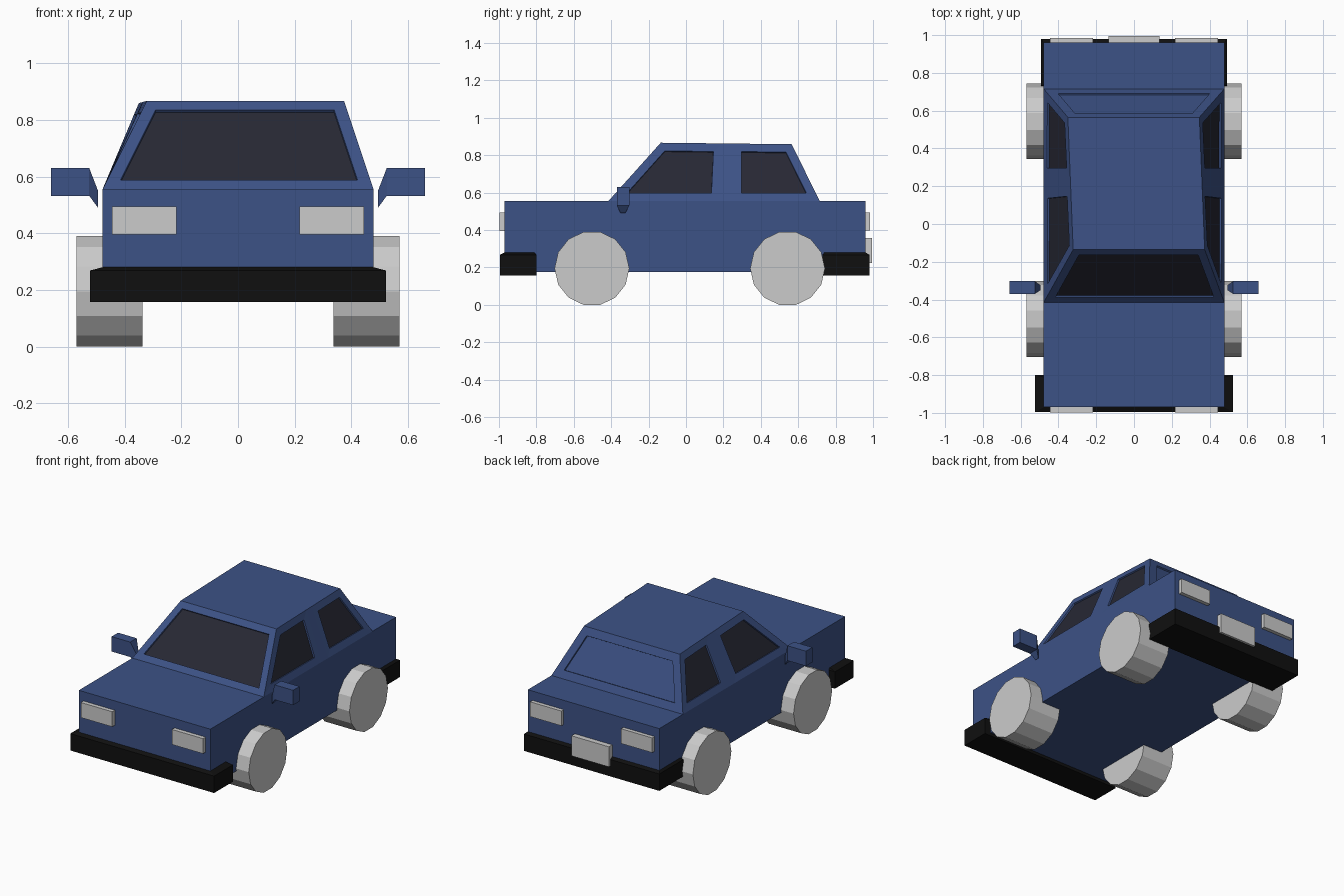
import bpy, bmesh, math

if "Cube" in bpy.data.objects:
    bpy.data.objects.remove(bpy.data.objects["Cube"])


def material(name, rgb):
    m = bpy.data.materials.new(name)
    m.diffuse_color = (*rgb, 1)
    m.use_nodes = True
    m.node_tree.nodes["Principled BSDF"].inputs["Base Color"].default_value = m.diffuse_color
    return m


PAINT = material("blue_paint", (0.046, 0.085, 0.24))
GLASS = material("dark_glass", (0.02, 0.021, 0.034))
TRIM = material("black_trim", (0.005, 0.005, 0.005))


def finish(name, bm, *mats):
    bmesh.ops.recalc_face_normals(bm, faces=bm.faces)
    me = bpy.data.meshes.new(name)
    bm.to_mesh(me)
    bm.free()
    for m in mats:
        me.materials.append(m)
    ob = bpy.data.objects.new(name, me)
    bpy.context.collection.objects.link(ob)
    return ob


def loft(name, rings, mat=None):
    """Skin a stack of matching rings and cap both ends."""
    bm = bmesh.new()
    loops = [[bm.verts.new(p) for p in r] for r in rings]
    n = len(loops[0])
    for a, b in zip(loops, loops[1:]):
        for i in range(n):
            j = (i + 1) % n
            bm.faces.new((a[i], a[j], b[j], b[i]))
    bm.faces.new(loops[0])
    bm.faces.new(loops[-1])
    return finish(name, bm, *([mat] if mat else []))


def flat(x0, x1, y0, y1, z):
    return [(x0, y0, z), (x1, y0, z), (x1, y1, z), (x0, y1, z)]


def upright(x, y0, y1, z0, z1):
    return [(x, y0, z0), (x, y1, z0), (x, y1, z1), (x, y0, z1)]


def box(name, x0, x1, y0, y1, z0, z1, mat=None):
    return loft(name, [flat(x0, x1, y0, y1, z0), flat(x0, x1, y0, y1, z1)], mat)


# Lower body
W = 0.478
box("body", -W, W, -0.97, 0.96, 0.177, 0.555, PAINT)

# Cabin: four stations along each side, roof slightly skewed
base_y = (-0.415, 0.18, 0.25, 0.715)
roof_y = (-0.135, 0.195, 0.25, 0.565)
bm = bmesh.new()
low, high = {}, {}
for s in (-1, 1):
    low[s] = [bm.verts.new((s * W, y, 0.555)) for y in base_y]
    high[s] = []
    for y in roof_y:
        t = (y - roof_y[0]) / (roof_y[-1] - roof_y[0])
        high[s].append(bm.verts.new((s * 0.348 + 0.026 - 0.028 * t, y, 0.867 - 0.008 * t)))
sides = []
for s in (-1, 1):
    for i in range(3):
        f = bm.faces.new((low[s][i], low[s][i + 1], high[s][i + 1], high[s][i]))
        if i != 1:
            sides.append(f)
for i in range(3):
    bm.faces.new((high[-1][i], high[1][i], high[1][i + 1], high[-1][i + 1]))
windscreen = bm.faces.new((low[-1][0], low[1][0], high[1][0], high[-1][0]))
rear_panel = bm.faces.new((low[-1][3], low[1][3], high[1][3], high[-1][3]))
bm.faces.new(low[-1] + low[1][::-1])
bmesh.ops.recalc_face_normals(bm, faces=bm.faces)
# Recessed windows; the rear one stays body coloured
for f, margin, slot in [(f, 0.046, 1) for f in sides] + [(windscreen, 0.044, 1), (rear_panel, 0.052, 0)]:
    bmesh.ops.inset_individual(bm, faces=[f], thickness=margin, use_even_offset=True)
    bmesh.ops.inset_individual(bm, faces=[f], thickness=0.001, depth=-0.01, use_even_offset=True)
    f.material_index = slot
finish("cabin", bm, PAINT, GLASS)

# Bumpers with a sloped top lip
for name, w, y0, y1, ty0, ty1 in (("front_bumper", 0.523, -0.995, -0.80, -0.97, -0.81),
                                  ("rear_bumper", 0.492, 0.73, 0.98, 0.74, 0.96)):
    loft(name, [flat(-w, w, y0, y1, 0.157), flat(-w, w, y0, y1, 0.268),
                flat(-W, W, ty0, ty1, 0.28)], TRIM)

# Rear plate
box("rear_plate", -0.136, 0.136, 0.95, 0.995, 0.225, 0.357)

for s, side in ((-1, "left"), (1, "right")):
    # Lamps
    xa, xb = sorted((s * 0.217, s * 0.444))
    box(side + "_headlight", xa, xb, -0.997, -0.96, 0.395, 0.494)
    box(side + "_tail_light", xa, xb, 0.95, 0.985, 0.397, 0.494)
    # Mirror housing tapering into its stalk
    loft(side + "_mirror", [upright(s * 0.66, -0.37, -0.303, 0.532, 0.63),
                            upright(s * 0.525, -0.37, -0.303, 0.532, 0.63),
                            upright(s * 0.494, -0.35, -0.325, 0.49, 0.55)], PAINT)
    # Wheels: 14-sided drums standing on a flat
    for end, y in (("front", -0.503), ("rear", 0.543)):
        rings = [[(s * x, y + 0.2 * math.cos(k * math.tau / 14),
                   0.195 + 0.2 * math.sin(k * math.tau / 14)) for k in range(14)]
                 for x in (0.337, 0.57)]
        loft(f"{end}_{side}_wheel", rings)
